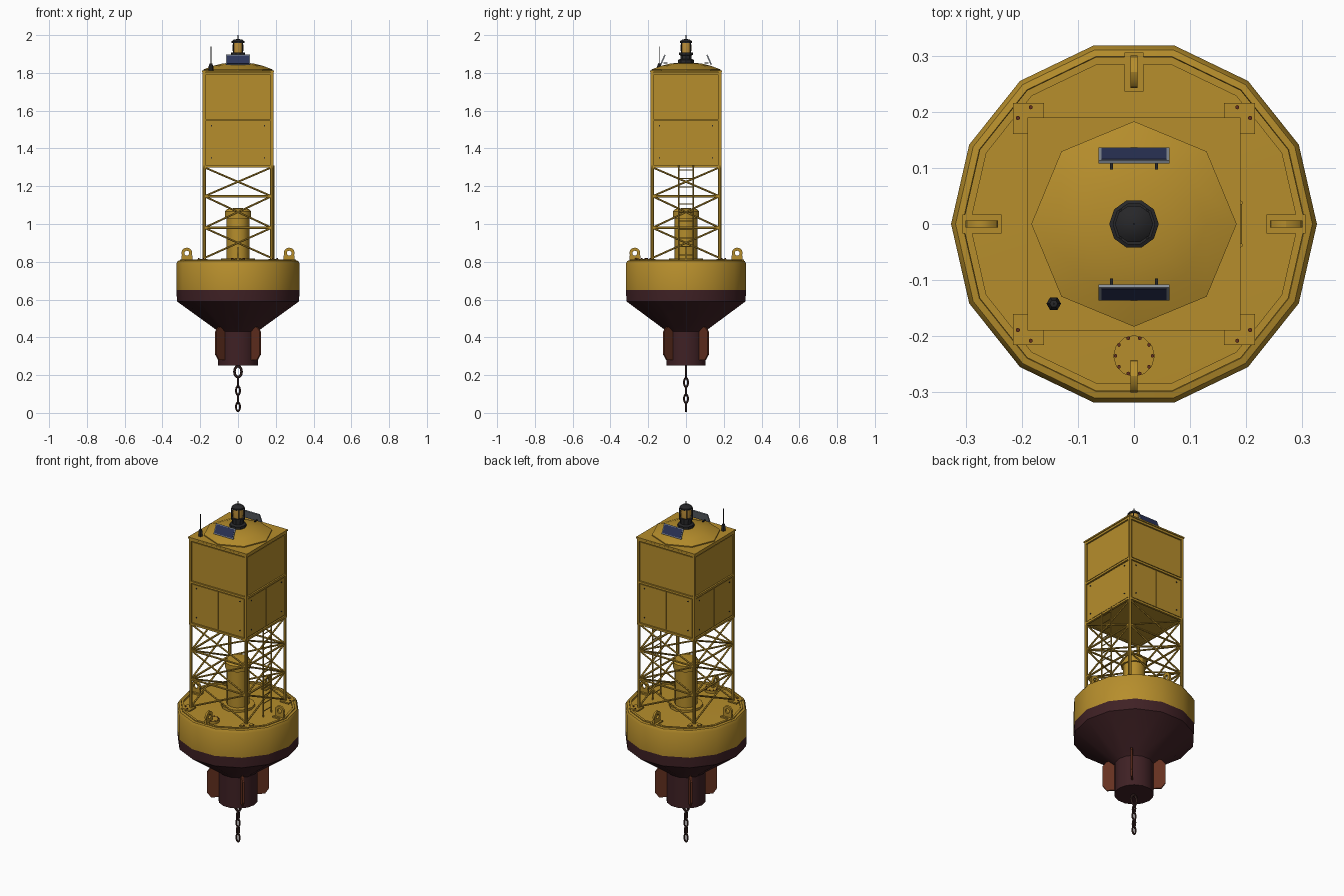
import bpy, bmesh, math
from mathutils import Matrix, Vector

if "Cube" in bpy.data.objects:
    bpy.data.objects.remove(bpy.data.objects["Cube"])


def material(name, rgb):
    m = bpy.data.materials.new(name)
    m.use_nodes = True
    m.diffuse_color = (*rgb, 1)
    m.node_tree.nodes["Principled BSDF"].inputs["Base Color"].default_value = (*rgb, 1)
    return m


yellow = material("yellow paint", (0.47, 0.27, 0.025))
maroon = material("dark red antifouling", (0.05, 0.015, 0.018))
rust = material("rust red", (0.13, 0.03, 0.014))
iron = material("chain iron", (0.045, 0.02, 0.018))
black = material("black plastic", (0.02, 0.02, 0.022))
amber = material("amber lens", (0.5, 0.27, 0.04))
blue = material("solar blue", (0.025, 0.035, 0.10))
grey = material("grey metal", (0.25, 0.28, 0.32))

made = []
T = Matrix.Translation
R = lambda deg, axis: Matrix.Rotation(math.radians(deg), 4, axis)
CORNERS = [(x, y) for x in (-1, 1) for y in (-1, 1)]
QUARTERS = [R(a, 'Z') for a in (0, 90, 180, 270)]


def finish(name, bm, *mats, rule=None):
    bmesh.ops.recalc_face_normals(bm, faces=bm.faces)
    if rule:
        for f in bm.faces:
            f.material_index = rule(f.calc_center_median())
    me = bpy.data.meshes.new(name)
    bm.to_mesh(me)
    bm.free()
    for m in mats:
        me.materials.append(m)
    ob = bpy.data.objects.new(name, me)
    bpy.context.collection.objects.link(ob)
    made.append(ob)


def box(bm, size, loc, m=Matrix()):
    mat = m @ T(loc) @ Matrix.Diagonal((*size, 1))
    bmesh.ops.create_cube(bm, size=1, matrix=mat)


def rod(bm, p, q, r, n=6, m=Matrix()):
    p, q = m @ Vector(p), m @ Vector(q)
    d = q - p
    mat = T((p + q) / 2) @ d.to_track_quat('Z', 'Y').to_matrix().to_4x4()
    bmesh.ops.create_cone(bm, cap_ends=True, segments=n, radius1=r, radius2=r,
                          depth=d.length, matrix=mat)


def lathe(bm, profile, n, m=Matrix(), closed=False):
    rings = [[bm.verts.new(m @ Vector((r * math.cos(i * math.tau / n),
                                       r * math.sin(i * math.tau / n), z)))
              for i in range(n)] for r, z in profile]
    pairs = list(zip(rings, rings[1:] + (rings[:1] if closed else [])))
    for a, b in pairs:
        for i in range(n):
            j = (i + 1) % n
            bm.faces.new((a[i], a[j], b[j], b[i]))
    bmesh.ops.remove_doubles(bm, verts=sum(rings, []), dist=1e-5)


def oval_link(bm, z, half, width, r, turn):
    # closed tube swept round a stadium-like loop
    n, k, rings = 12, 6, []
    for i in range(n):
        a = i * math.tau / n
        out = Vector((math.cos(a), 0, math.sin(a)))
        c = Vector((math.cos(a) * (width - r), 0, math.sin(a) * (half - r)))
        rings.append([bm.verts.new(T((0, 0, z)) @ R(turn, 'Z') @ (
            c + r * (math.cos(b) * out + math.sin(b) * Vector((0, 1, 0)))))
            for b in [j * math.tau / k for j in range(k)]])
    for i in range(n):
        a, b = rings[i], rings[(i + 1) % n]
        for j in range(k):
            bm.faces.new((a[j], a[(j + 1) % k], b[(j + 1) % k], b[j]))


# Hull: keel tube, cone, float and deck
bm = bmesh.new()
lathe(bm, [(0, .25), (.105, .25), (.105, .43), (.125, .447), (.323, .59), (.326, .65),
           (.326, .79), (.318, .805), (.306, .808), (.302, .80), (0, .806)], 14)
finish("hull", bm, maroon, yellow, rule=lambda c: int(c.z > .65))

bm = bmesh.new()
lathe(bm, [(.305, .802), (.305, .812), (.292, .812), (.292, .802)], 14, closed=True)
finish("deck_rim", bm, yellow)

# Keel fins on the diagonals
bm = bmesh.new()
for q in QUARTERS:
    m = q @ R(45, 'Z')
    outline = [(.09, .28), (.145, .28), (.167, .31), (.167, .43), (.145, .455), (.09, .455)]
    f = bm.faces.new([bm.verts.new(m @ Vector((x, -.005, z))) for x, z in outline])
    ext = bmesh.ops.extrude_face_region(bm, geom=[f])["geom"]
    bmesh.ops.translate(bm, verts=[v for v in ext if isinstance(v, bmesh.types.BMVert)],
                        vec=m.to_3x3() @ Vector((0, .01, 0)))
finish("keel_fins", bm, rust)

# Mooring chain
bm = bmesh.new()
for i in range(4):
    oval_link(bm, .032 + .043 * i, .029, .016, .0055, 90 * (i % 2))
oval_link(bm, .218, .036, .026, .007, 0)
finish("mooring_chain", bm, iron)

# Lifting lugs
bm = bmesh.new()
for i, q in enumerate(QUARTERS):
    lathe(bm, [(.013, -.006), (.029, -.006), (.029, .006), (.013, .006)], 12,
          q @ T((.271, 0, .846)) @ R(90, 'X'), closed=True)
    box(bm, (.058, .012, .032), (.271, 0, .817), q)
    if i < 3:
        box(bm, (.07, .034, .008), (.271, 0, .808), q)
finish("lifting_lugs", bm, yellow)

# Deck hatch with bolts
bm = bmesh.new()
rod(bm, (0, -.235, .80), (0, -.235, .816), .037, 12)
finish("deck_hatch", bm, yellow)
bm = bmesh.new()
for i in range(10):
    a = i * math.tau / 10
    x, y = .033 * math.cos(a), -.235 + .033 * math.sin(a)
    rod(bm, (x, y, .815), (x, y, .82), .0035)
for sx, sy in CORNERS:
    for x, y in ((.184, .208), (.207, .189)):
        rod(bm, (sx * x, sy * y, .81), (sx * x, sy * y, .819), .004)
finish("deck_bolts", bm, rust)

# Central tube
bm = bmesh.new()
lathe(bm, [(0, .80), (.09, .80), (.09, .818), (.06, .818), (.06, 1.03), (.07, 1.03),
           (.07, 1.065), (.058, 1.08), (0, 1.086)], 12)
finish("central_tube", bm, yellow)

# Tower legs, foot plates and bracing
bm = bmesh.new()
for sx, sy in CORNERS:
    rod(bm, (sx * .179, sy * .179, .80), (sx * .179, sy * .179, 1.31), .009, 8)
    box(bm, (.055, .055, .008), (sx * .188, sy * .188, .811))
finish("tower_legs", bm, yellow)
bm = bmesh.new()
levels = [.82, .98, 1.147, 1.30]
h = .178
for q in QUARTERS:
    for lo, hi in zip(levels, levels[1:]):
        rod(bm, (-h, -h, lo), (h, -h, hi), .005, 6, q)
        rod(bm, (h, -h, lo), (-h, -h, hi), .005, 6, q)
        if lo > .9:
            rod(bm, (-h, -h, lo), (h, -h, lo), .006, 6, q)
finish("tower_bracing", bm, yellow)

# Ladder
bm = bmesh.new()
for y in (-.038, .038):
    rod(bm, (.19, y, .80), (.19, y, 1.31), .004)
for i in range(11):
    z = .835 + .045 * i
    rod(bm, (.19, -.038, z), (.19, .038, z), .003)
finish("ladder", bm, yellow)

# Equipment housing: core, frame and panels
bm = bmesh.new()
box(bm, (.356, .356, .50), (0, 0, 1.555))
finish("housing_core", bm, yellow)
bm = bmesh.new()
for sx, sy in CORNERS:
    box(bm, (.014, .014, .51), (sx * .18, sy * .18, 1.555))
for q in QUARTERS:
    for z in (1.306, 1.55, 1.796):
        box(bm, (.374, .012, .012), (0, -.181, z), q)
box(bm, (.38, .38, .008), (0, 0, 1.808))
finish("housing_frame", bm, yellow)
bm = bmesh.new()
for q in QUARTERS:
    box(bm, (.336, .006, .222), (0, -.179, 1.673), q)
    for x in (-.0845, .0845):
        box(bm, (.166, .008, .222), (x, -.179, 1.428), q)
finish("housing_panels", bm, yellow)
bm = bmesh.new()
for q in QUARTERS:
    for x in (-.14, .14):
        for z in (1.35, 1.52):
            rod(bm, (x, -.182, z), (x, -.186, z), .004, 6, q)
finish("panel_bolts", bm, black)

# Roof dome
bm = bmesh.new()
lathe(bm, [(.183, 1.81), (.183, 1.818), (.13, 1.838), (.08, 1.85), (0, 1.856)], 8)
finish("roof_dome", bm, yellow)

# Lantern: base, lens, guard and cap
bm = bmesh.new()
lathe(bm, [(0, 1.85), (.044, 1.85), (.044, 1.868), (.032, 1.874), (.032, 1.893),
           (.038, 1.896), (.038, 1.908), (0, 1.908)], 10)
lathe(bm, [(0, 1.958), (.034, 1.958), (.034, 1.967), (.022, 1.976), (0, 1.98)], 10)
rod(bm, (0, 0, 1.97), (0, 0, 2.0), .002)
for q in QUARTERS:
    rod(bm, (.024, .024, 1.90), (.024, .024, 1.96), .003, 6, q)
finish("lantern_body", bm, black)
bm = bmesh.new()
lathe(bm, [(.027, 1.905), (.029, 1.933), (.027, 1.96)], 12)
finish("lantern_lens", bm, amber)

# Solar panels
frame, cells, brackets = bmesh.new(), bmesh.new(), bmesh.new()
for turn in (0, 180):
    m = R(turn, 'Z') @ T((0, -.122, 1.869)) @ R(-24, 'X')
    box(frame, (.126, .006, .058), (0, 0, 0), m)
    box(cells, (.116, .004, .048), (0, -.002, 0), m)
    for x in (-.04, .04):
        box(brackets, (.006, .022, .006), (x, -.108, 1.853), R(turn, 'Z'))
finish("solar_frames", frame, grey)
finish("solar_cells", cells, blue)
finish("solar_brackets", brackets, black)

# Antenna
bm = bmesh.new()
lathe(bm, [(0, 1.81), (.013, 1.81), (.013, 1.832), (.007, 1.85), (0, 1.852)], 6,
      T((-.143, -.142, 0)))
rod(bm, (-.143, -.142, 1.85), (-.143, -.142, 1.94), .0017)
finish("antenna", bm, black)

# Smooth shading with sharp edges kept
for ob in bpy.context.selected_objects:
    ob.select_set(False)
for ob in made:
    ob.select_set(True)
bpy.context.view_layer.objects.active = made[0]
bpy.ops.object.shade_smooth_by_angle(angle=math.radians(30))
